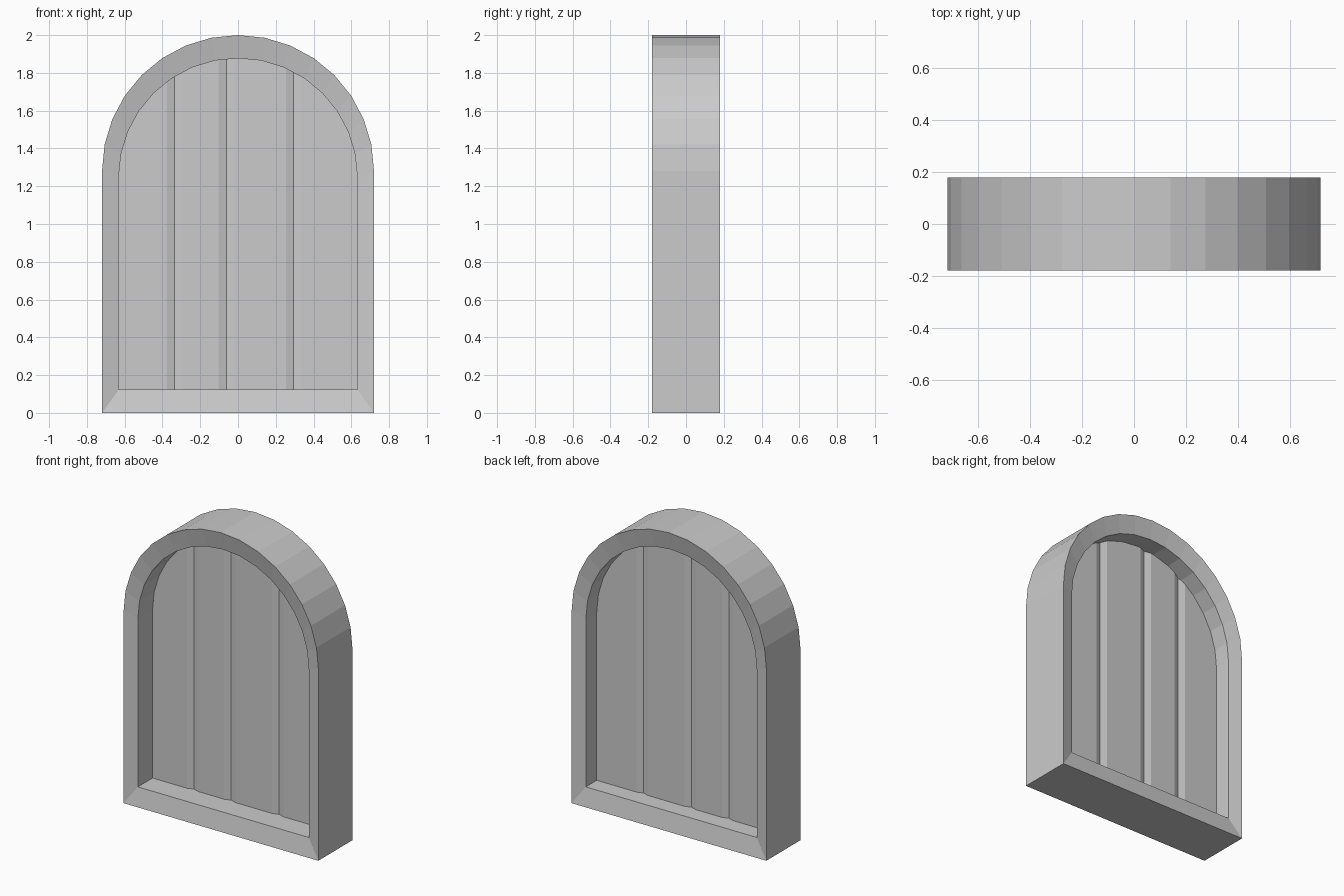
import bpy, bmesh, math

if "Cube" in bpy.data.objects:
    bpy.data.objects.remove(bpy.data.objects["Cube"])

W, SPRING, MID = 0.72, 1.28, 1.0   # half width, arch spring height, mid height
INNER = 0.8775                     # opening size relative to the outside


def arch(scale):
    """Arched outline (x, z) scaled about the middle, 16-segment round head."""
    pts = [(-W, 0), (W, 0)]
    for i in range(17):
        a = math.pi * i / 16
        pts.append((W * math.cos(a), SPRING + W * math.sin(a)))
    return [(x * scale, MID + (z - MID) * scale) for x, z in pts]


def finish(bm, name):
    bmesh.ops.recalc_face_normals(bm, faces=bm.faces)
    mesh = bpy.data.meshes.new(name)
    bm.to_mesh(mesh)
    bm.free()
    obj = bpy.data.objects.new(name, mesh)
    bpy.context.collection.objects.link(obj)
    return obj


def loft(bm, rings, closed):
    """Join successive rings of verts with quads."""
    n = len(rings[0])
    for k in range(len(rings) if closed else len(rings) - 1):
        a, b = rings[k], rings[(k + 1) % len(rings)]
        for i in range(n):
            j = (i + 1) % n
            bm.faces.new((a[i], a[j], b[j], b[i]))


# Arched frame: faces slope slightly inward to the opening on both sides
bm = bmesh.new()
section = [(1, -0.18), (INNER, -0.155), (INNER, 0.155), (1, 0.18)]
loft(bm, [[bm.verts.new((x, y, z)) for x, z in arch(s)] for s, y in section], True)
finish(bm, "arched_frame")

# Planked panel with shallow V grooves front and back, tucked into the frame
TUCK = 0.89
GROOVES, HALF, DEPTH = (-0.335, -0.06, 0.295), 0.042, 0.014
FRONT, BACK = 0.0, 0.04


def top_z(x):
    pts = arch(TUCK)[2:][::-1]
    for (x0, z0), (x1, z1) in zip(pts, pts[1:]):
        if x <= x1 + 1e-6:
            return z0 + (z1 - z0) * (x - x0) / (x1 - x0)
    return pts[-1][1]


def groove(x):
    return max(0, max(1 - abs(x - g) / HALF for g in GROOVES)) * DEPTH


columns = {round(x, 4) for x, z in arch(TUCK)}
columns |= {round(g + d, 4) for g in GROOVES for d in (-HALF, 0, HALF)}
bottom = MID - MID * TUCK
bm = bmesh.new()
rings = []
for x in sorted(columns):
    d = groove(x)
    rings.append([bm.verts.new((x, y, z)) for y, z in (
        (FRONT + d, bottom), (FRONT + d, top_z(x)),
        (BACK - d, top_z(x)), (BACK - d, bottom))])
loft(bm, rings, False)
bm.faces.new(rings[0])
bm.faces.new(rings[-1])
finish(bm, "plank_panel")
